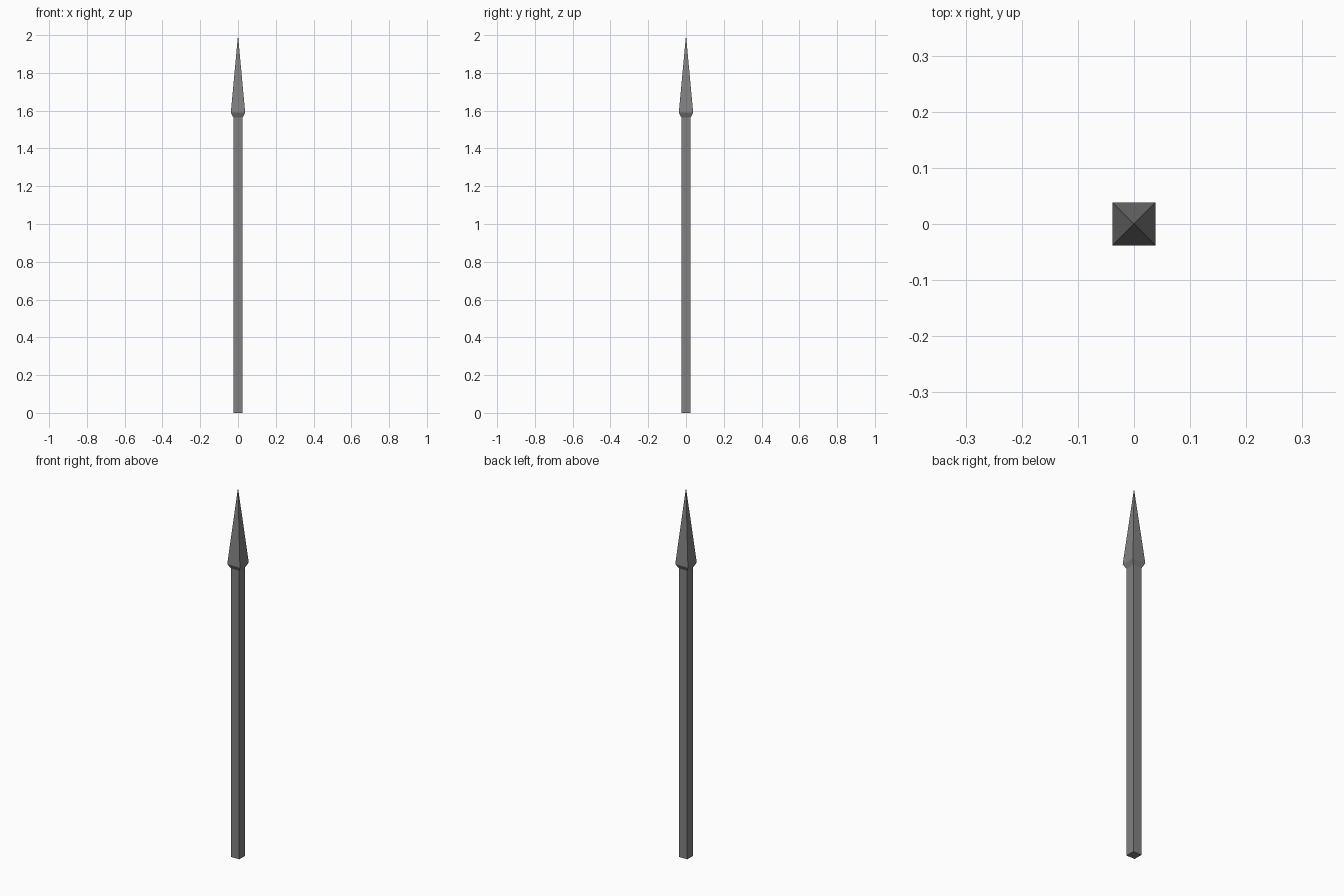
import bpy, bmesh

if "Cube" in bpy.data.objects:
    bpy.data.objects.remove(bpy.data.objects["Cube"])

metal = bpy.data.materials.new("dark_grey_metal")
metal.diffuse_color = (0.22, 0.22, 0.22, 1)
metal.use_nodes = True
metal.node_tree.nodes["Principled BSDF"].inputs["Base Color"].default_value = metal.diffuse_color


def square_loft(name, profile):
    """Loft square rings from (half width, z) pairs; zero width makes a point."""
    bm = bmesh.new()
    rings = []
    for h, z in profile:
        corners = [(0, 0)] if h == 0 else [(-h, -h), (h, -h), (h, h), (-h, h)]
        rings.append([bm.verts.new((x, y, z)) for x, y in corners])
    for a, b in zip(rings, rings[1:]):
        for i in range(4):
            j = (i + 1) % 4
            top = [b[0]] if len(b) == 1 else [b[j], b[i]]
            bm.faces.new([a[i], a[j]] + top)
    for ring in (rings[0], rings[-1]):
        if len(ring) == 4:
            bm.faces.new(ring)
    bmesh.ops.recalc_face_normals(bm, faces=bm.faces[:])
    mesh = bpy.data.meshes.new(name)
    bm.to_mesh(mesh)
    bm.free()
    mesh.materials.append(metal)
    obj = bpy.data.objects.new(name, mesh)
    bpy.context.collection.objects.link(obj)
    return obj


# Straight square bar
square_loft("shaft", [(0.025, 0), (0.025, 1.565)])

# Flared collar rising into a long four-sided point
square_loft("spear_point", [(0.025, 1.565), (0.038, 1.59), (0, 2.0)])
